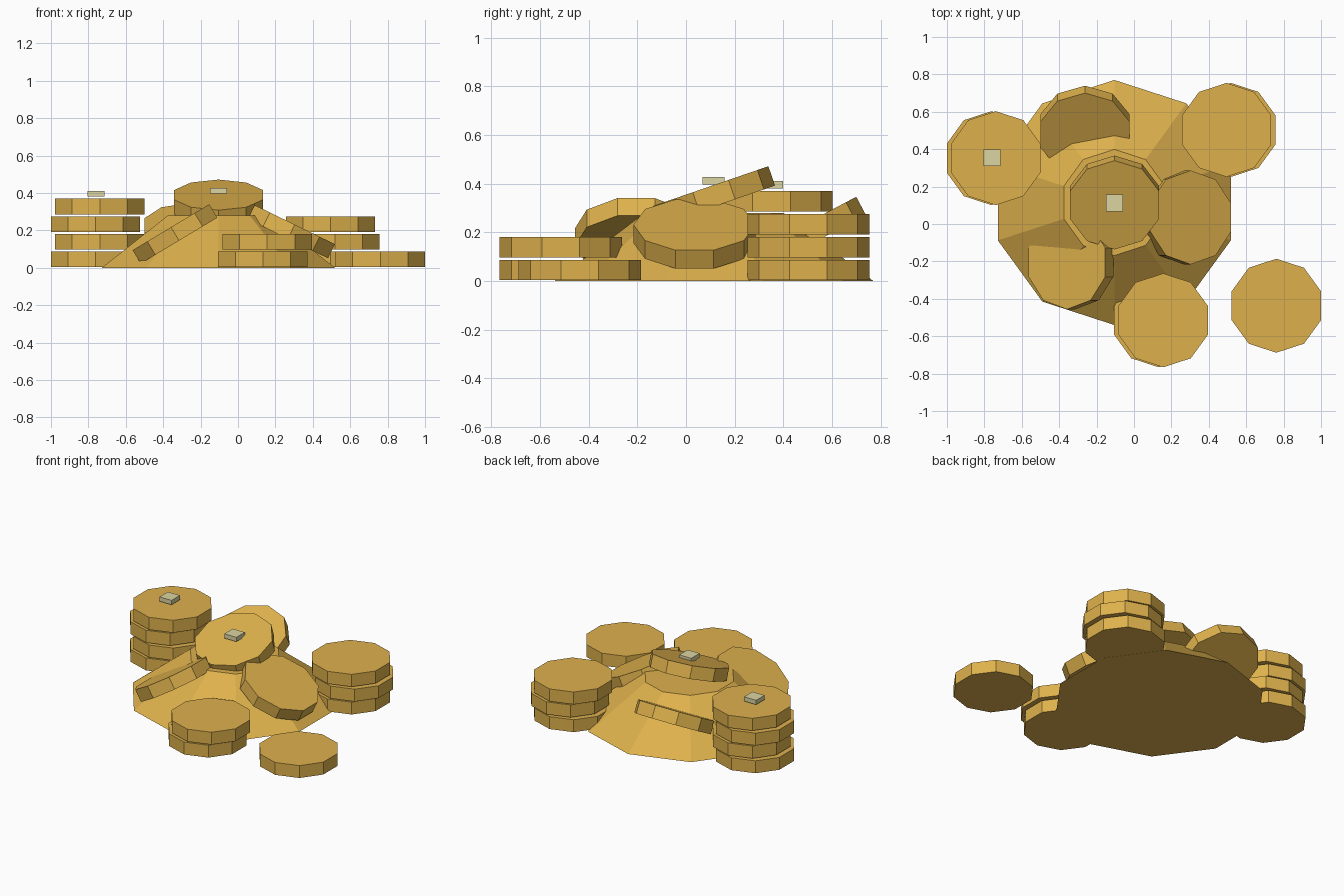
import bpy, bmesh, math
from mathutils import Matrix, Vector

if "Cube" in bpy.data.objects:
    bpy.data.objects.remove(bpy.data.objects["Cube"])


def material(name, rgb):
    m = bpy.data.materials.new(name)
    m.diffuse_color = (*rgb, 1)
    m.use_nodes = True
    m.node_tree.nodes["Principled BSDF"].inputs["Base Color"].default_value = m.diffuse_color
    return m


gold = material("warm_gold", (0.73, 0.44, 0.073))
pale = material("pale_glint", (0.72, 0.66, 0.36))


def frustum(name, loc, r_low, r_top, height, mat, tilt=(0, 0, 0), sides=10, start=90):
    """Flat-sided prism or frustum centred on loc, then tilted (radians)."""
    bm = bmesh.new()
    rings = []
    for r, z in ((r_low, -height / 2), (r_top, height / 2)):
        rings.append([bm.verts.new((r * math.cos(a), r * math.sin(a), z))
                      for a in (math.radians(start + 360 * i / sides) for i in range(sides))])
    low, top = rings
    bm.faces.new(low[::-1])
    bm.faces.new(top)
    for i in range(sides):
        j = (i + 1) % sides
        bm.faces.new((low[i], low[j], top[j], top[i]))
    mesh = bpy.data.meshes.new(name)
    bm.to_mesh(mesh)
    bm.free()
    mesh.materials.append(mat)
    ob = bpy.data.objects.new(name, mesh)
    ob.location = loc
    ob.rotation_euler = tilt
    bpy.context.collection.objects.link(ob)
    return ob


R, T, STEP = 0.251, 0.084, 0.094


def coin(name, loc, tilt=(0, 0, 0)):
    return frustum(name, loc, R, R, T, gold, tilt)


# Central heap
frustum("mound", (-0.105, 0.115, 0.14), 0.655, 0.284, 0.28, gold)

# Coin stacks, every second coin nudged sideways
stacks = {
    "left_stack": (-0.762, 0.352, 4),
    "back_stack": (0.495, 0.503, 3),
    "front_stack": (0.133, -0.515, 2),
    "single": (0.761, -0.437, 1),
}
for name, (x, y, count) in stacks.items():
    for i in range(count):
        coin(f"{name}_coin_{i + 1}",
             (x + 0.023 * (i % 2), y, 0.003 + T / 2 + STEP * i))

# Loose coins leaning on the heap
coin("top_coin", (-0.104, 0.115, 0.350), (math.radians(19), 0, 0))
coin("back_leaning_coin", (-0.262, 0.498, 0.191), (math.radians(28), 0, 0))
coin("left_leaning_coin", (-0.337, -0.205, 0.181), (0, math.radians(-31), 0))
coin("right_leaning_coin", (0.285, 0.035, 0.193), (0, math.radians(26), 0))

# Small square glints
for name, loc in (("stack_glint", (-0.76, 0.354, 0.395)),
                  ("top_glint", (-0.105, 0.113, 0.412))):
    half = 0.045 * math.sqrt(2)
    frustum(name, loc, half, half, 0.03, pale, sides=4, start=45)
